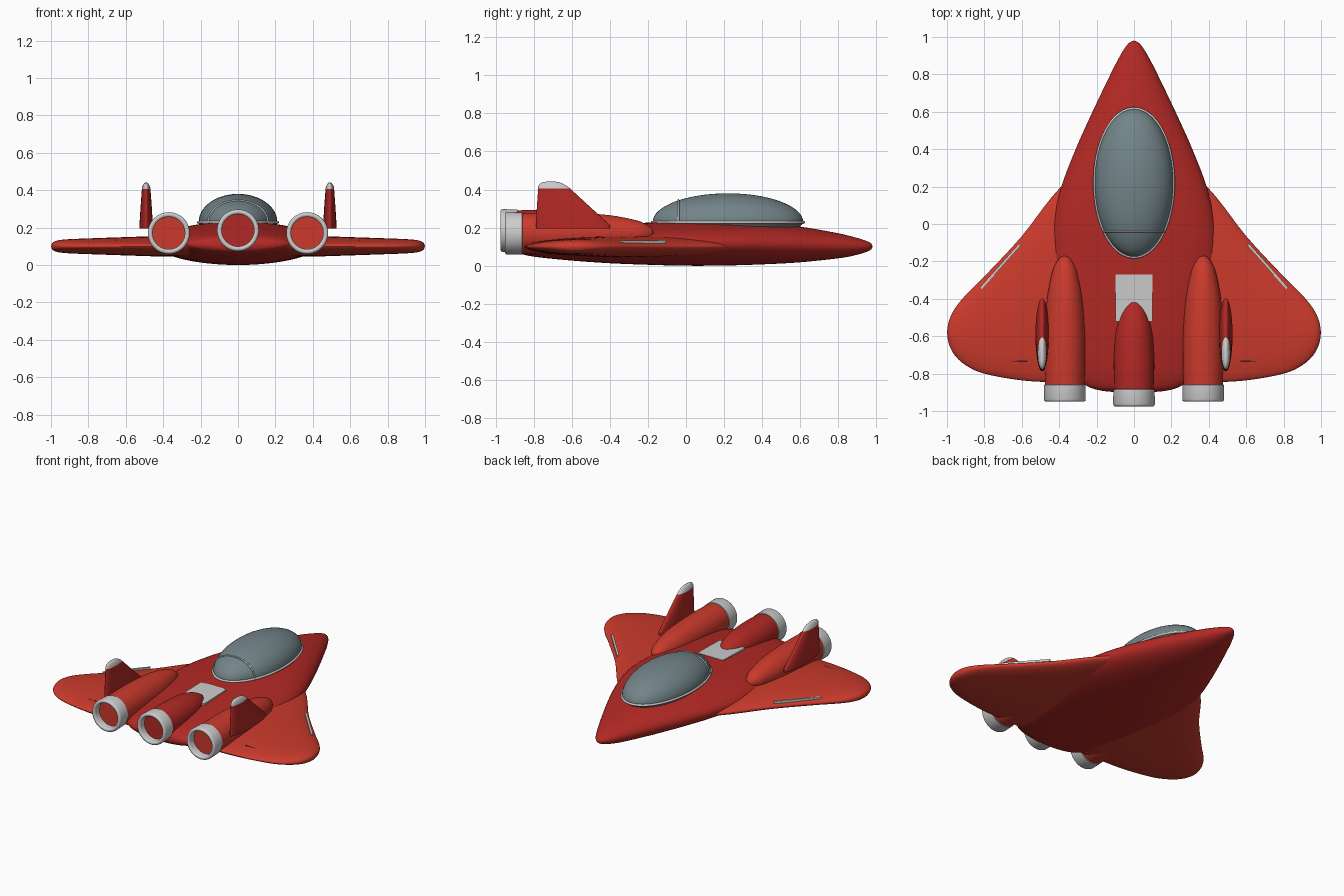
import bpy, bmesh, math
from mathutils import Vector

if "Cube" in bpy.data.objects:
    bpy.data.objects.remove(bpy.data.objects["Cube"])


def material(name, rgb):
    m = bpy.data.materials.new(name)
    m.diffuse_color = (*rgb, 1)
    m.use_nodes = True
    m.node_tree.nodes["Principled BSDF"].inputs["Base Color"].default_value = m.diffuse_color
    return m


DARK_RED = material("dark_red", (0.45, 0.022, 0.018))
RED = material("red", (0.60, 0.042, 0.025))
GLASS = material("glass", (0.17, 0.23, 0.25))
BLACK = material("groove_dark", (0.04, 0.01, 0.01))


def finish(name, bm, mat=None, mirror=False):
    bmesh.ops.recalc_face_normals(bm, faces=bm.faces[:])
    me = bpy.data.meshes.new(name)
    bm.to_mesh(me)
    bm.free()
    ob = bpy.data.objects.new(name, me)
    bpy.context.collection.objects.link(ob)
    if mat:
        me.materials.append(mat)
    bpy.ops.object.select_all(action='DESELECT')
    ob.select_set(True)
    bpy.context.view_layer.objects.active = ob
    bpy.ops.object.shade_smooth_by_angle(angle=math.radians(40))
    if mirror:
        ob.modifiers.new("mirror", 'MIRROR').use_mirror_merge = False
    return ob


def spline(rows, steps=5):
    """Catmull-Rom resampling of control rows."""
    pts = [Vector(r) for r in rows]
    out = []
    for i in range(len(pts) - 1):
        b, c = pts[i], pts[i + 1]
        a = pts[i - 1] if i else b * 2 - c
        d = pts[i + 2] if i + 2 < len(pts) else c * 2 - b
        for k in range(steps):
            t = k / steps
            out.append(0.5 * (2 * b + (c - a) * t + (2 * a - 5 * b + 4 * c - d) * t ** 2
                              + (3 * b - a - 3 * c + d) * t ** 3))
    return out + [pts[-1]]


def ring(c, u, v, n=48):
    c, u, v = Vector(c), Vector(u), Vector(v)
    return [c + u * math.cos(2 * math.pi * i / n) + v * math.sin(2 * math.pi * i / n)
            for i in range(n)]


def loft(name, rings, mat=None, mirror=False, closed=False):
    bm = bmesh.new()
    vr = [[bm.verts.new(p) for p in r] for r in rings]
    n = len(vr[0])
    pairs = list(zip(vr, vr[1:])) + ([(vr[-1], vr[0])] if closed else [])
    for a, b in pairs:
        for i in range(n):
            j = (i + 1) % n
            bm.faces.new((a[i], a[j], b[j], b[i]))
    if not closed:
        bm.faces.new(vr[0])
        bm.faces.new(vr[-1])
    return finish(name, bm, mat, mirror)


def bar(name, a, b, width, height, mat=None, mirror=False):
    """Thin rectangular bar between two points."""
    a, b = Vector(a), Vector(b)
    s = (b - a).cross(Vector((0, 0, 1))).normalized() * width / 2
    h = Vector((0, 0, height / 2))
    return loft(name, [[p + s + h, p - s + h, p - s - h, p + s - h] for p in (a, b)],
                mat, mirror)


# Fuselage: y, half width, bottom, top
body = [(0.98, 0.001, 0.099, 0.101), (0.97, 0.024, 0.084, 0.118), (0.94, 0.05, 0.070, 0.133),
        (0.88, 0.085, 0.053, 0.151), (0.8, 0.126, 0.039, 0.170), (0.6, 0.222, 0.018, 0.205),
        (0.4, 0.312, 0.007, 0.224), (0.2, 0.388, 0.001, 0.232), (0, 0.434, 0.0, 0.232),
        (-0.2, 0.437, 0.005, 0.226), (-0.4, 0.415, 0.013, 0.217), (-0.6, 0.375, 0.027, 0.203),
        (-0.78, 0.32, 0.045, 0.18), (-0.86, 0.26, 0.06, 0.16), (-0.89, 0.18, 0.075, 0.14),
        (-0.9, 0.08, 0.095, 0.115)]
loft("fuselage", [ring((0, y, (b + t) / 2), (w, 0, 0), (0, 0, (t - b) / 2), 64)
                  for y, w, b, t in spline(body)], DARK_RED)

# Wings: x, leading y, trailing y, half thickness
wing = [(0.1, 0.45, -0.85, 0.055), (0.39, 0.2, -0.847, 0.055), (0.6, -0.065, -0.836, 0.049),
        (0.8, -0.28, -0.80, 0.042), (0.9, -0.38, -0.755, 0.038), (0.96, -0.455, -0.70, 0.032),
        (0.99, -0.52, -0.64, 0.02), (1.0, -0.579, -0.581, 0.001)]
loft("wings", [ring((x, (l + t) / 2, 0.1), (0, (l - t) / 2, 0), (0, 0, h), 64)
               for x, l, t, h in spline(wing)], RED, mirror=True)


# Engines: nacelle body and nozzle ring
def engine(name, x, z, nacelle, end, mat, mirror):
    loft(name + "_nacelle", [ring((x, y, z), (r, 0, 0), (0, 0, r))
                             for y, r in spline(nacelle)], mat, mirror)
    lip = [(0.092, 0.104), (0.09, 0.11), (0.012, 0.112), (0.004, 0.109), (0, 0.102),
           (0, 0.095), (0.005, 0.088), (0.012, 0.086), (0.092, 0.086)]
    loft(name + "_nozzle", [ring((x, end + d, z), (r, 0, 0), (0, 0, r)) for d, r in lip],
         None, mirror, closed=True)


engine("side_engine", 0.37, 0.17,
       [(-0.17, 0.001), (-0.178, 0.024), (-0.205, 0.045), (-0.26, 0.068), (-0.4, 0.095),
        (-0.58, 0.107), (-0.75, 0.108), (-0.9, 0.104)], -0.95, RED, True)
engine("centre_engine", 0, 0.185,
       [(-0.39, 0.001), (-0.40, 0.022), (-0.43, 0.045), (-0.49, 0.076), (-0.58, 0.098),
        (-0.7, 0.107), (-0.8, 0.108), (-0.925, 0.104)], -0.975, DARK_RED, False)


# Tail fins with pale tips: z, rear y, front y, half thickness
def fin(name, rows, mat):
    loft(name, [ring((0.491, (a + b) / 2, z), (t, 0, 0), (0, (b - a) / 2, 0))
                for z, a, b, t in rows], mat, True)


fin("tail_fin", [(0.195, -0.785, -0.40, 0.036), (0.212, -0.788, -0.397, 0.036),
                 (0.31, -0.783, -0.505, 0.030), (0.407, -0.776, -0.61, 0.023)], DARK_RED)
fin("tail_fin_tip", [(0.405, -0.778, -0.607, 0.024), (0.418, -0.776, -0.625, 0.021),
                     (0.43, -0.768, -0.645, 0.016), (0.438, -0.755, -0.665, 0.01),
                     (0.441, -0.735, -0.685, 0.004)], None)

# Canopy: dome with a shallower underside
bm = bmesh.new()
bmesh.ops.create_uvsphere(bm, u_segments=64, v_segments=32, radius=1)
for v in bm.verts:
    v.co = (v.co.x * 0.21, 0.22 + v.co.y * 0.395, 0.23 + v.co.z * (0.15 if v.co.z > 0 else 0.08))
finish("canopy", bm, GLASS)


# Canopy trim: tubes along ellipses
def tube(name, path, radius):
    cu = bpy.data.curves.new(name, 'CURVE')
    cu.dimensions = '3D'
    cu.bevel_depth = radius
    cu.bevel_resolution = 2
    sp = cu.splines.new('POLY')
    sp.points.add(len(path) - 1)
    for p, q in zip(sp.points, path):
        p.co = (*q, 1)
    sp.use_cyclic_u = True
    bpy.context.collection.objects.link(bpy.data.objects.new(name, cu))


tube("canopy_rim", ring((0, 0.22, 0.228), (0.211, 0, 0), (0, 0.397, 0), 72), 0.008)
tube("canopy_hoop", ring((0, -0.04, 0.23), (0.160, 0, 0), (0, 0, 0.115), 48), 0.005)

# Rear deck hatch
bar("deck_hatch", (0, -0.27, 0.212), (0, -0.52, 0.206), 0.2, 0.028)

# Wing strips and trailing-edge grooves
bar("wing_strip", (0.61, -0.11, 0.126), (0.82, -0.345, 0.124), 0.014, 0.016, None, True)
flap = [(0.57, -0.735), (0.65, -0.731), (0.75, -0.705), (0.85, -0.672)]
for i, ((xa, ya), (xb, yb)) in enumerate(zip(flap, flap[1:])):
    bar(f"flap_groove_{i + 1}", (xa, ya, 0.1305 - i * 0.002), (xb, yb, 0.1285 - i * 0.002),
        0.008, 0.008, BLACK, True)
